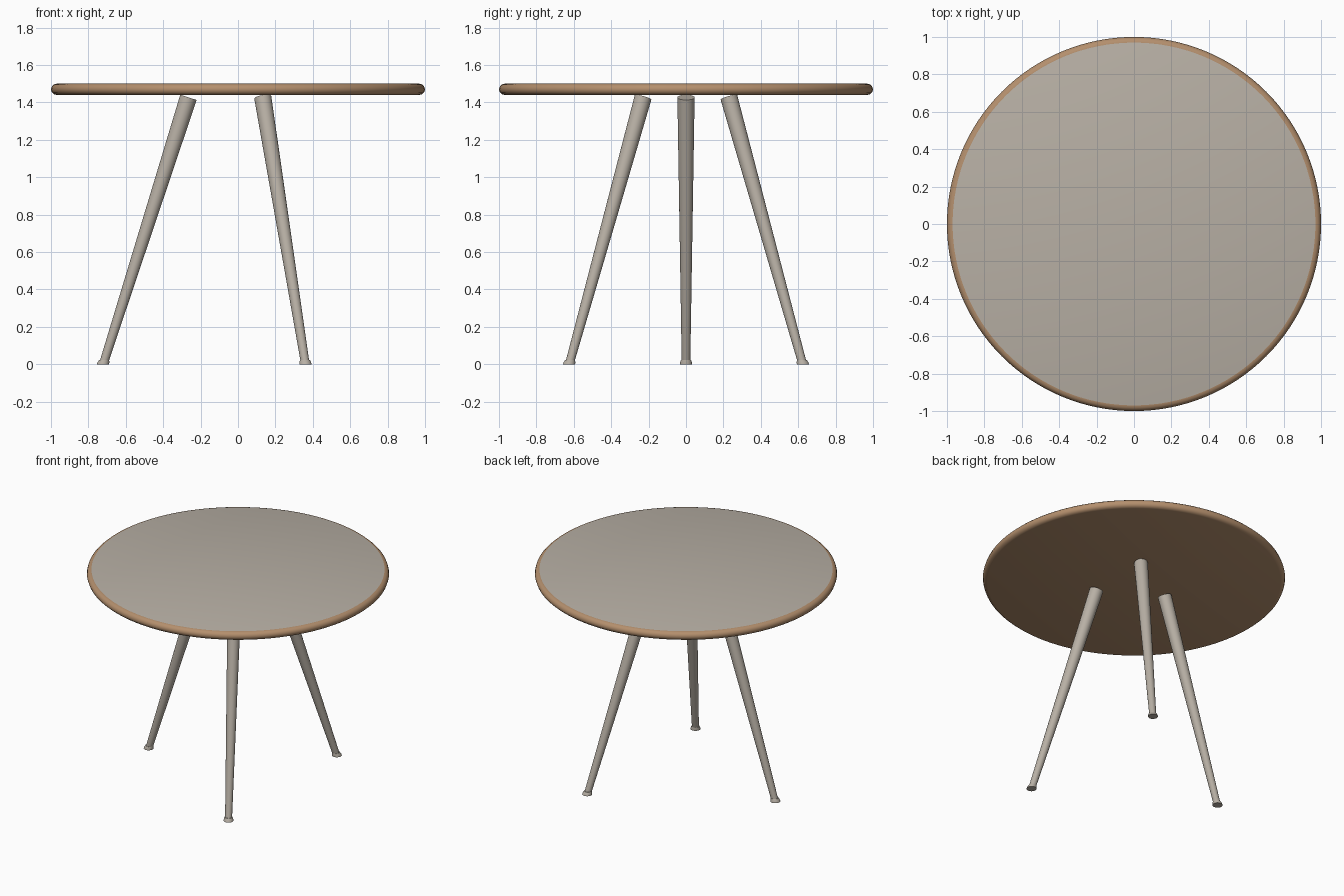
import bpy, bmesh, math
from mathutils import Vector

if "Cube" in bpy.data.objects:
    bpy.data.objects.remove(bpy.data.objects["Cube"])


def material(name, rgb):
    m = bpy.data.materials.new(name)
    m.diffuse_color = (*rgb, 1)
    m.use_nodes = True
    m.node_tree.nodes["Principled BSDF"].inputs["Base Color"].default_value = m.diffuse_color
    return m


GREY = material("warm grey", (0.479, 0.434, 0.376))
WOOD = material("light wood", (0.456, 0.275, 0.153))


def finish(bm, name, mats, angle=40):
    bmesh.ops.recalc_face_normals(bm, faces=bm.faces)
    me = bpy.data.meshes.new(name)
    bm.to_mesh(me)
    bm.free()
    ob = bpy.data.objects.new(name, me)
    bpy.context.collection.objects.link(ob)
    for m in mats:
        me.materials.append(m)
    bpy.ops.object.select_all(action='DESELECT')
    ob.select_set(True)
    bpy.context.view_layer.objects.active = ob
    bpy.ops.object.shade_smooth_by_angle(angle=math.radians(angle))
    return ob


def tube(bm, rings, seg):
    """Capped skin through rings of (centre, axis, radius)."""
    loops = []
    for c, axis, r in rings:
        q = Vector((0, 0, 1)).rotation_difference(Vector(axis))
        loops.append([bm.verts.new(Vector(c) + q @ Vector(
            (r * math.cos(a), r * math.sin(a), 0)))
            for a in (2 * math.pi * i / seg for i in range(seg))])
    for lo, hi in zip(loops, loops[1:]):
        for i in range(seg):
            j = (i + 1) % seg
            bm.faces.new((lo[i], lo[j], hi[j], hi[i]))
    bm.faces.new(loops[0][::-1])
    bm.faces.new(loops[-1])


# Round top: wooden rim and underside, grey upper surface
bm = bmesh.new()
profile = [(0.97, 1.44), (0.984, 1.444), (0.995, 1.454), (1.0, 1.47),
           (0.995, 1.486), (0.984, 1.496), (0.97, 1.5)]
up = (0, 0, 1)
tube(bm, [((0, 0, z), up, r) for r, z in profile], 128)
bm.normal_update()
for f in bm.faces:
    f.material_index = 1 if f.normal.z > 0.99 and len(f.verts) > 4 else 0
finish(bm, "table_top", [WOOD, GREY])

# Three splayed, tapered legs with small flared feet
for n, deg in enumerate((180, 60, -60), 1):
    d = Vector((math.cos(math.radians(deg)), math.sin(math.radians(deg)), 0))
    low = d * 0.716 + Vector((0, 0, 0.014))
    high = d * 0.265 + Vector((0, 0, 1.427))
    axis = (high - low).normalized()
    bm = bmesh.new()
    tube(bm, [(low, axis, 0.023), (high, axis, 0.046)], 32)
    finish(bm, f"leg_{n}", [GREY])
    bm = bmesh.new()
    tube(bm, [(d * 0.722, up, 0.033), (d * 0.719 + Vector((0, 0, 0.012)), up, 0.031),
              (d * 0.715 + Vector((0, 0, 0.024)), up, 0.026)], 32)
    finish(bm, f"foot_{n}", [GREY])
